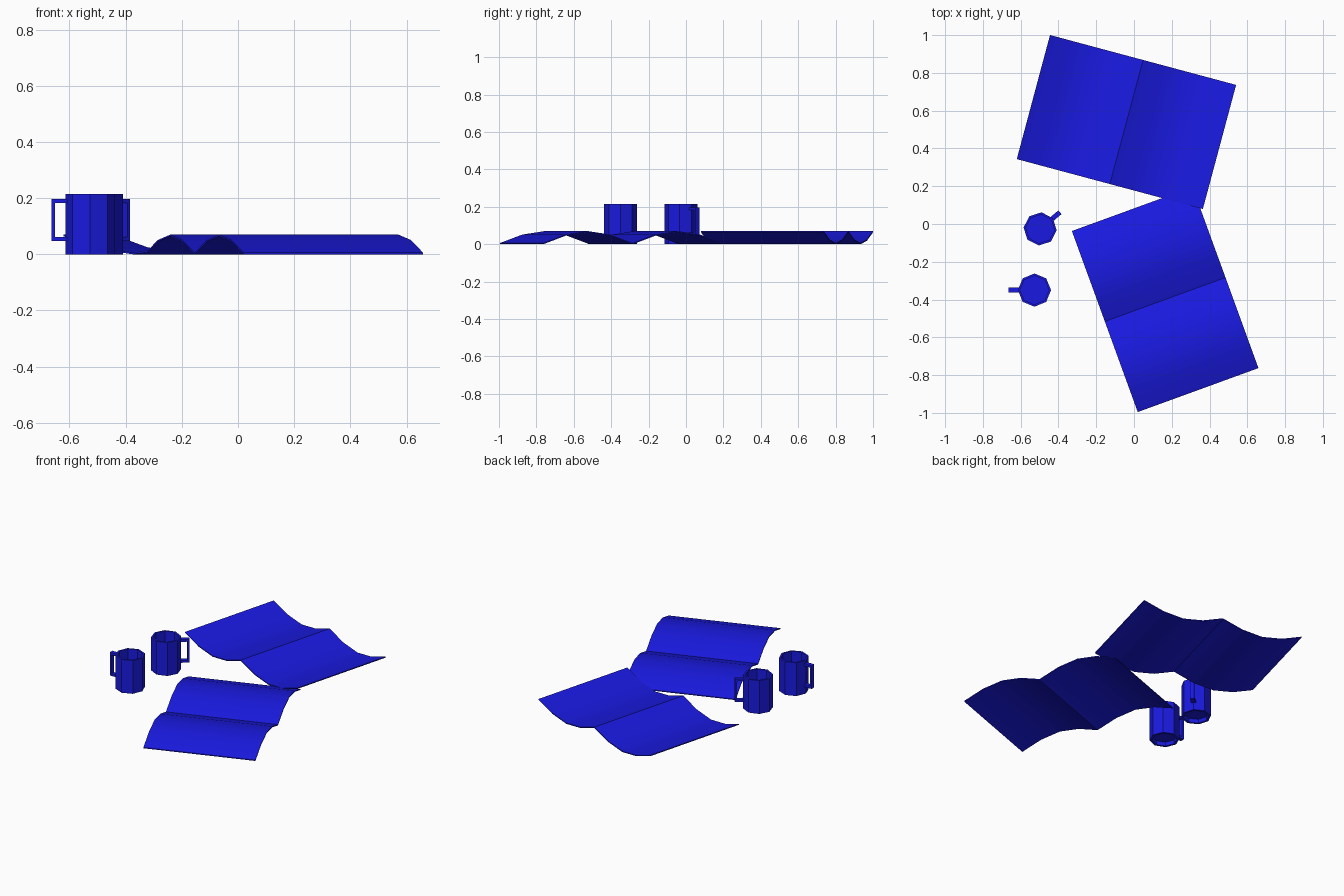
import bpy, bmesh, math
from mathutils import Matrix

if "Cube" in bpy.data.objects:
    bpy.data.objects.remove(bpy.data.objects["Cube"])

blue = bpy.data.materials.new("blue")
blue.diffuse_color = (0.01, 0.01, 0.75, 1)
blue.use_nodes = True
blue.node_tree.nodes["Principled BSDF"].inputs["Base Color"].default_value = blue.diffuse_color


def make_object(name, bm, x, y, turn):
    bmesh.ops.recalc_face_normals(bm, faces=bm.faces)
    me = bpy.data.meshes.new(name)
    bm.to_mesh(me)
    bm.free()
    me.materials.append(blue)
    ob = bpy.data.objects.new(name, me)
    bpy.context.collection.objects.link(ob)
    ob.location = (x, y, 0)
    ob.rotation_euler.z = math.radians(turn)
    return ob


def wavy_sheet(name, x, y, turn, flipped):
    """Open spread: two arched pages meeting in a crease."""
    length, width, rise, thick, n = 1.02, 0.68, 0.064, 0.006, 8
    top, bottom = [], []
    for i in range(n + 1):
        u = (i / n - 0.5) * length
        z = rise * abs(math.sin(2 * math.pi * i / n))
        if flipped:
            z = rise - z
        top.append((u, z + thick))
        bottom.append((u, z))
    bm = bmesh.new()
    rows = {}
    for key, pts in (("t", top), ("b", bottom)):
        for s in (-1, 1):
            rows[key, s] = [bm.verts.new((u, s * width / 2, z)) for u, z in pts]

    def strip(a, b):
        for i in range(n):
            bm.faces.new((a[i], a[i + 1], b[i + 1], b[i]))

    strip(rows["t", -1], rows["t", 1])
    strip(rows["b", -1], rows["b", 1])
    for s in (-1, 1):
        strip(rows["t", s], rows["b", s])
    for e in (0, n):
        bm.faces.new((rows["t", -1][e], rows["t", 1][e], rows["b", 1][e], rows["b", -1][e]))
    ob = make_object(name, bm, x, y, turn)
    bpy.ops.object.select_all(action='DESELECT')
    ob.select_set(True)
    bpy.context.view_layer.objects.active = ob
    bpy.ops.object.shade_smooth_by_angle(angle=math.radians(30))


def mug_body(name, x, y, turn):
    """Eight-sided cup turned from one profile, with a recessed foot."""
    profile = [(0.074, 0.025), (0.074, 0.0), (0.088, 0.0),
               (0.088, 0.215), (0.076, 0.215), (0.076, 0.035)]
    bm = bmesh.new()
    rings = [[bm.verts.new((r * math.cos(k * math.pi / 4), r * math.sin(k * math.pi / 4), z))
              for k in range(8)] for r, z in profile]
    for a, b in zip(rings, rings[1:]):
        for k in range(8):
            j = (k + 1) % 8
            bm.faces.new((a[k], a[j], b[j], b[k]))
    bm.faces.new(rings[0])
    bm.faces.new(rings[-1])
    make_object(name, bm, x, y, turn)


def mug_handle(name, x, y, turn):
    """Square bracket cut from a flat outline and given width."""
    outline = [(0.082, 0.197), (0.137, 0.197), (0.137, 0.047), (0.082, 0.047),
               (0.082, 0.062), (0.124, 0.062), (0.124, 0.182), (0.082, 0.182)]
    bm = bmesh.new()
    sides = [[bm.verts.new((r, s * 0.013, z)) for r, z in outline] for s in (-1, 1)]
    for i in range(8):
        j = (i + 1) % 8
        bm.faces.new((sides[0][i], sides[0][j], sides[1][j], sides[1][i]))
    for v in sides:
        for a, b, c, d in ((0, 1, 6, 7), (1, 2, 5, 6), (2, 3, 4, 5)):
            bm.faces.new((v[a], v[b], v[c], v[d]))
    make_object(name, bm, x, y, turn)


# Two open spreads, one arched up and one turned over
wavy_sheet("back_open_sheet", -0.04, 0.54, -15, True)
wavy_sheet("front_open_sheet", 0.165, -0.4, -70, False)

# Two mugs with handles facing apart
for label, x, y, turn in (("back", -0.497, -0.026, 40), ("front", -0.527, -0.35, 180)):
    mug_body(label + "_mug_body", x, y, turn)
    mug_handle(label + "_mug_handle", x, y, turn)
